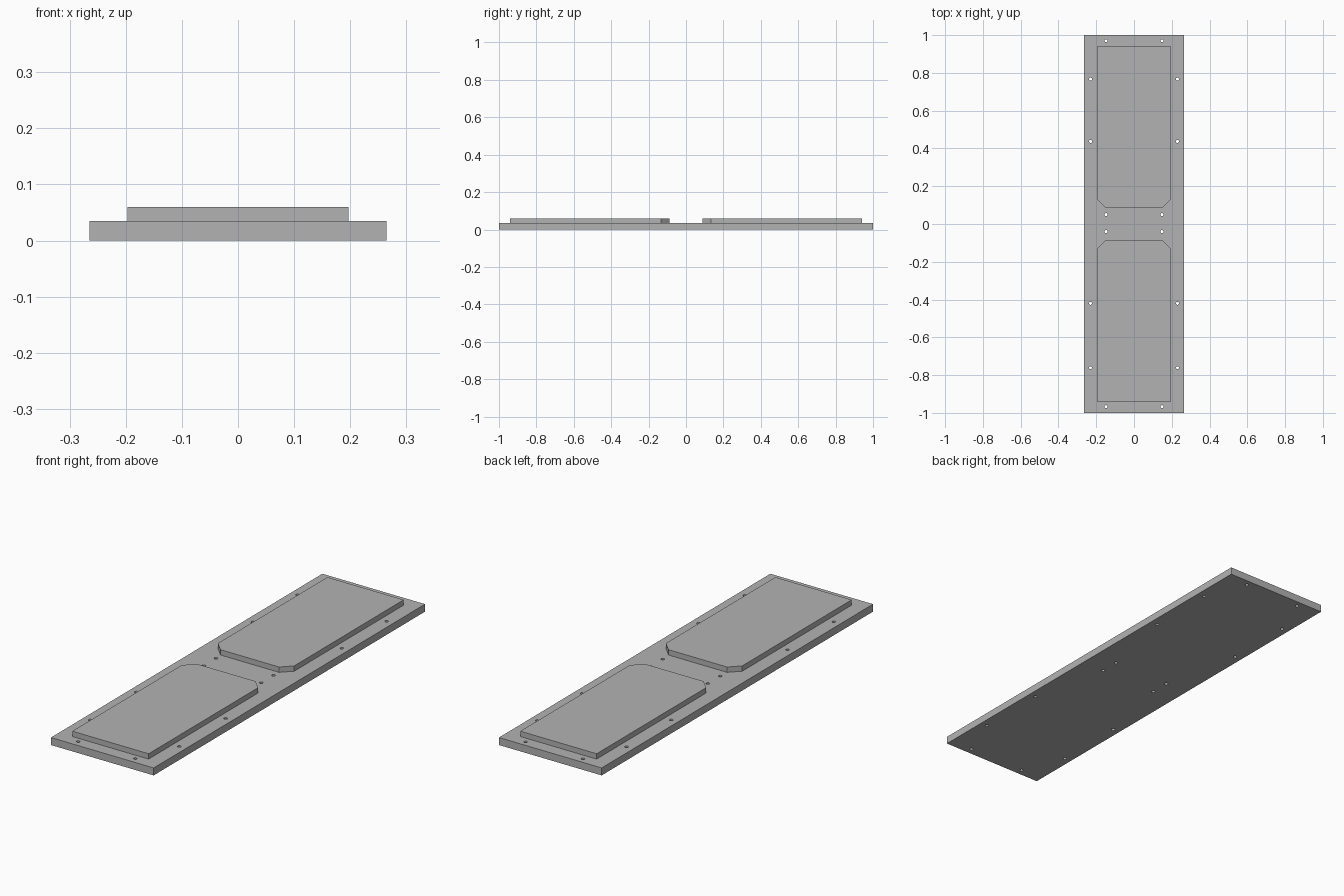
import bpy
import bmesh
from math import cos, sin, tau

if "Cube" in bpy.data.objects:
    bpy.data.objects.remove(bpy.data.objects["Cube"], do_unlink=True)

GREY = (0.45, 0.45, 0.45, 1.0)
grey = bpy.data.materials.new("plain grey")
grey.use_nodes = True
grey.diffuse_color = GREY
grey.node_tree.nodes["Principled BSDF"].inputs["Base Color"].default_value = GREY


def slab(name, outlines, bottom, top):
    """Extrude a flat profile; every outline after the first is a through hole."""
    curve = bpy.data.curves.new(name + "_profile", "CURVE")
    curve.dimensions = "2D"
    curve.fill_mode = "BOTH"
    curve.extrude = (top - bottom) / 2
    for points in outlines:
        spline = curve.splines.new("POLY")
        spline.points.add(len(points) - 1)
        for point, (x, y) in zip(spline.points, points):
            point.co = (x, y, 0, 1)
        spline.use_cyclic_u = True
    helper = bpy.data.objects.new(name + "_profile", curve)
    bpy.context.collection.objects.link(helper)
    bpy.context.view_layer.update()
    graph = bpy.context.evaluated_depsgraph_get()
    mesh = bpy.data.meshes.new_from_object(helper.evaluated_get(graph))
    bpy.data.objects.remove(helper, do_unlink=True)
    bpy.data.curves.remove(curve)

    # Weld caps to walls and seat the slab at its height
    bm = bmesh.new()
    bm.from_mesh(mesh)
    bmesh.ops.remove_doubles(bm, verts=bm.verts, dist=0.0001)
    bmesh.ops.translate(bm, verts=bm.verts, vec=(0, 0, (top + bottom) / 2))
    bmesh.ops.recalc_face_normals(bm, faces=bm.faces)
    for face in bm.faces:
        face.smooth = False
    bm.to_mesh(mesh)
    bm.free()
    mesh.name = name
    mesh.materials.clear()
    mesh.materials.append(grey)
    obj = bpy.data.objects.new(name, mesh)
    bpy.context.collection.objects.link(obj)
    return obj


def circle(x, y, radius=0.008, sides=16):
    return [(x + radius * cos(tau * i / sides), y + radius * sin(tau * i / sides))
            for i in range(sides)]


# Base plate with screw holes along the ends, middle and long edges
W, L, PLATE_TOP, PAD_TOP = 0.265, 1.0, 0.035, 0.06
hole_rows = {
    0.148: (0.97, 0.05, -0.04, -0.967),
    0.23: (0.767, 0.437, -0.42, -0.761),
}
holes = [circle(side * x, y) for x, rows in hole_rows.items()
         for y in rows for side in (-1, 1)]
slab("base_plate", [[(-W, -L), (W, -L), (W, L), (-W, L)]] + holes, 0, PLATE_TOP)

# Raised pads, with chamfered corners facing the middle
PAD_W, INNER, OUTER, CHAMFER = 0.197, 0.087, 0.94, 0.046
for name, s in (("front_pad", -1), ("back_pad", 1)):
    half = [(PAD_W - CHAMFER, s * INNER), (PAD_W, s * (INNER + CHAMFER)), (PAD_W, s * OUTER)]
    slab(name, [half + [(-x, y) for x, y in reversed(half)]], PLATE_TOP, PAD_TOP)
